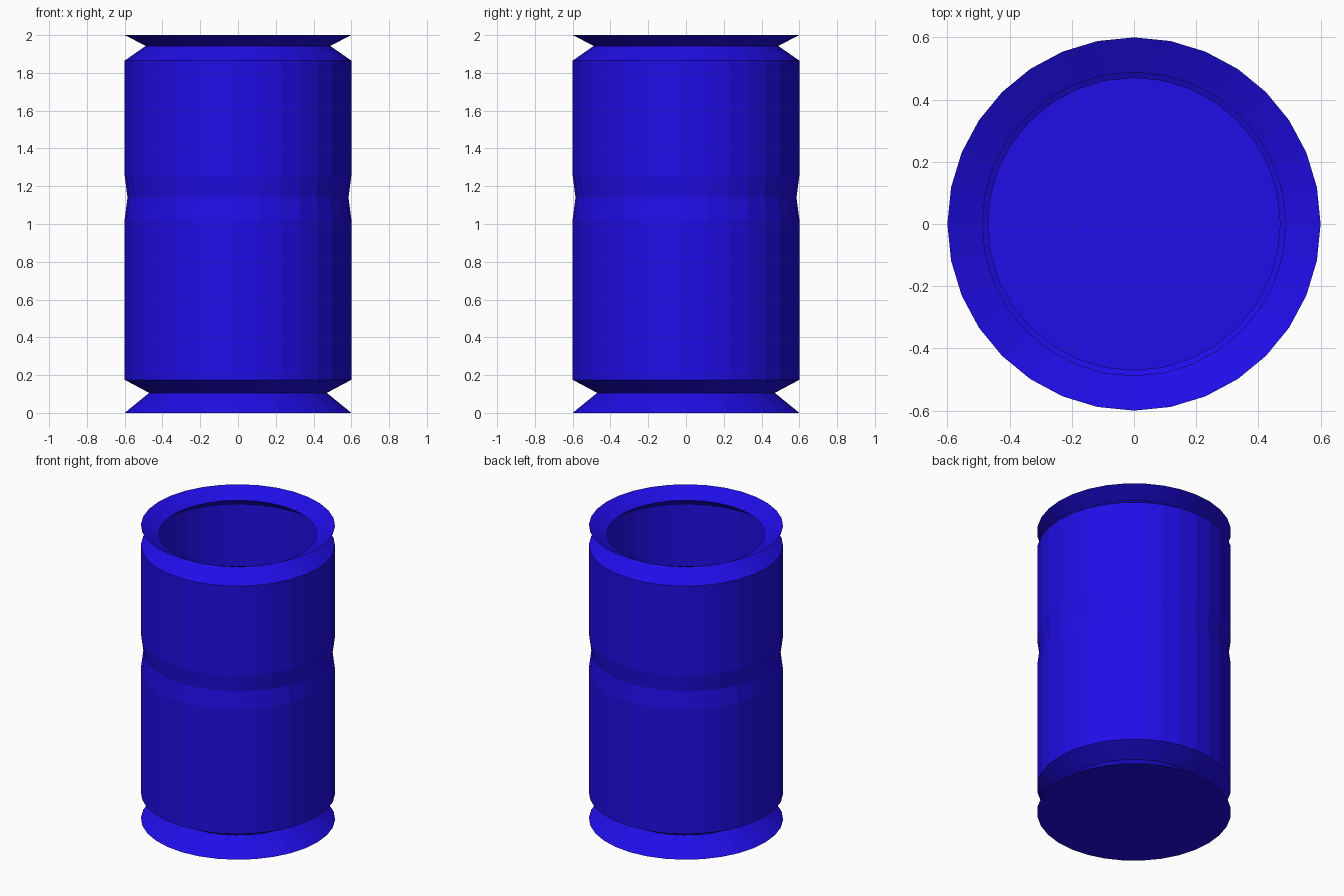
import bpy, bmesh, math

if "Cube" in bpy.data.objects:
    bpy.data.objects.remove(bpy.data.objects["Cube"])

SIDES = 32

# Outer profile of the thin-walled can: (radius, height)
PROFILE = [
    (0.60, 0.00), (0.47, 0.106), (0.60, 0.175),    # foot and lower groove
    (0.60, 1.025), (0.585, 1.14), (0.60, 1.255),   # body with shallow waist
    (0.60, 1.865), (0.488, 1.943), (0.60, 2.00),   # shoulder, neck, flared rim
]


def ring(bm, r, z):
    return [bm.verts.new((r * math.cos(2 * math.pi * i / SIDES),
                          r * math.sin(2 * math.pi * i / SIDES), z))
            for i in range(SIDES)]


bm = bmesh.new()
rings = [ring(bm, r, z) for r, z in PROFILE]

# Wall bands between neighbouring rings
for low, high in zip(rings, rings[1:]):
    for i in range(SIDES):
        j = (i + 1) % SIDES
        bm.faces.new((low[i], low[j], high[j], high[i]))

# Closed base, open top
bm.faces.new(list(reversed(rings[0])))

mesh = bpy.data.meshes.new("can_body")
bm.to_mesh(mesh)
bm.free()

# Blue paint
blue = bpy.data.materials.new("blue_paint")
blue.diffuse_color = (0.014, 0.004, 0.8, 1.0)
blue.use_nodes = True
blue.node_tree.nodes["Principled BSDF"].inputs["Base Color"].default_value = blue.diffuse_color
mesh.materials.append(blue)

can = bpy.data.objects.new("can_body", mesh)
bpy.context.collection.objects.link(can)
